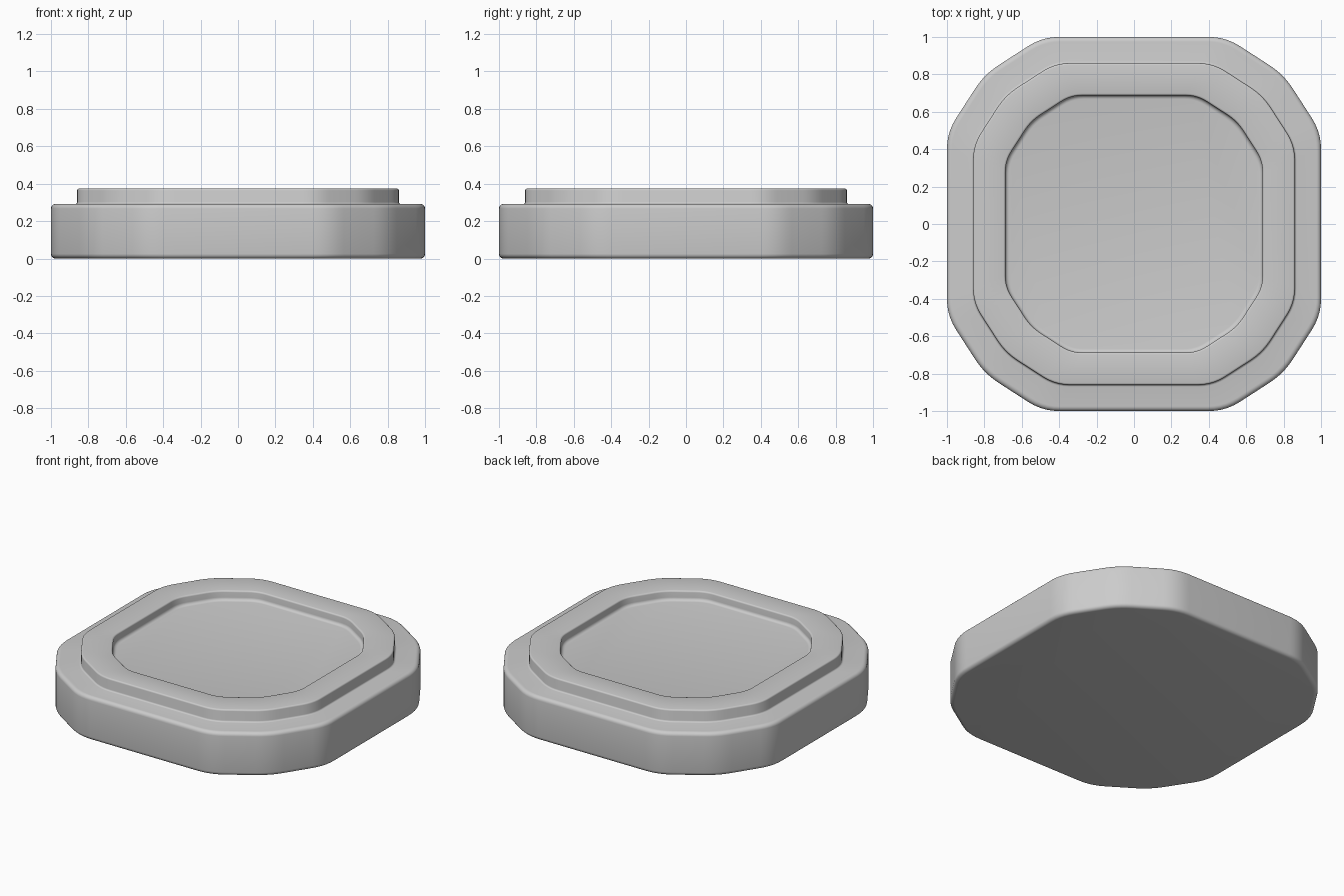
import bpy, bmesh, math
from mathutils import Vector

if "Cube" in bpy.data.objects:
    bpy.data.objects.remove(bpy.data.objects["Cube"])

# Twelve-sided outline (one corner of the square, repeated four times)
quarter = [Vector((1, 0.49)), Vector((0.8, 0.8)), Vector((0.49, 1))]
corners = []
for k in range(4):
    c, s = round(math.cos(k * math.pi / 2)), round(math.sin(k * math.pi / 2))
    corners += [Vector((c * p.x - s * p.y, s * p.x + c * p.y)) for p in quarter]

# Soften every corner with a short curve
outline = []
for i, p in enumerate(corners):
    a = p + (corners[i - 1] - p).normalized() * 0.09
    b = p + (corners[(i + 1) % 12] - p).normalized() * 0.09
    for j in range(6):
        t = j / 5
        outline.append(a * (1 - t) ** 2 + p * 2 * t * (1 - t) + b * t * t)


def arc(r, z, dr, dz, rad, start, n=5):
    """Rounded profile corner: centre (r, z), signs, radius, from side or from top."""
    pts = []
    for j in range(n + 1):
        a = math.pi / 2 * j / n
        if start == "flat":
            a = math.pi / 2 - a
        pts.append((r + dr * rad * math.cos(a), z + dz * rad * math.sin(a)))
    return pts


# Profile from the bottom, over the step and rim, down into the recess
profile = (arc(0.975, 0.025, 1, -1, 0.025, "flat")
           + arc(0.975, 0.267, 1, 1, 0.025, "side")
           + arc(0.87, 0.302, -1, -1, 0.01, "flat", 3)
           + arc(0.85, 0.364, 1, 1, 0.01, "side", 3)
           + arc(0.698, 0.364, -1, 1, 0.01, "flat", 3)
           + arc(0.668, 0.33, 1, -1, 0.02, "side", 4))

bm = bmesh.new()
rings = [[bm.verts.new((p.x * r, p.y * r, z)) for p in outline] for r, z in profile]
n = len(outline)
for lo, hi in zip(rings, rings[1:]):
    for i in range(n):
        bm.faces.new((lo[i], lo[(i + 1) % n], hi[(i + 1) % n], hi[i]))
bm.faces.new(rings[0][::-1])
bm.faces.new(rings[-1])
mesh = bpy.data.meshes.new("stepped_base")
bm.to_mesh(mesh)
bm.free()

grey = bpy.data.materials.new("plain grey")
grey.diffuse_color = (0.6, 0.6, 0.6, 1)
grey.use_nodes = True
grey.node_tree.nodes["Principled BSDF"].inputs["Base Color"].default_value = grey.diffuse_color
mesh.materials.append(grey)
base = bpy.data.objects.new("stepped_base", mesh)
bpy.context.collection.objects.link(base)
bpy.context.view_layer.objects.active = base
base.select_set(True)
bpy.ops.object.shade_smooth_by_angle(angle=math.radians(40))
